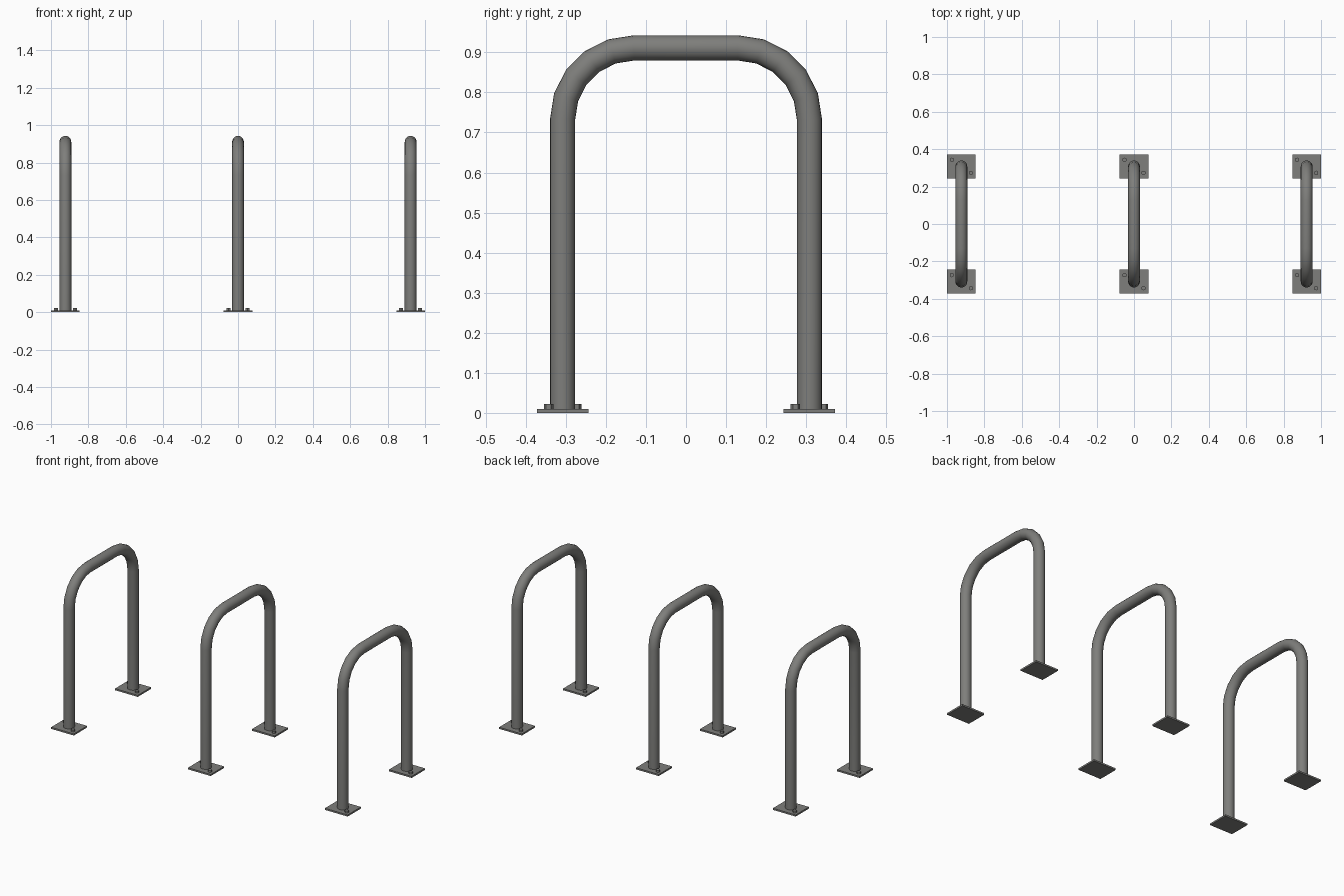
import bpy, bmesh, math
from mathutils import Vector, Matrix

cube = bpy.data.objects.get("Cube")
if cube:
    bpy.data.objects.remove(cube, do_unlink=True)

steel = bpy.data.materials.new("grey steel")
steel.use_nodes = True
COLOUR = (0.21, 0.21, 0.2, 1)
steel.diffuse_color = COLOUR
steel.node_tree.nodes["Principled BSDF"].inputs["Base Color"].default_value = COLOUR

SPACING = 0.923     # distance between hoops
LEG_Y = 0.308       # leg centre line
TOP_Z = 0.911       # top rail centre line
BEND = 0.178        # bend radius
PIPE = 0.0315       # pipe radius
PLATE = (0.153, 0.128, 0.01)
SIDES, STEPS = 20, 5


def finish(name, bm, location, smooth=False):
    bmesh.ops.recalc_face_normals(bm, faces=bm.faces)
    mesh = bpy.data.meshes.new(name)
    bm.to_mesh(mesh)
    bm.free()
    mesh.materials.append(steel)
    obj = bpy.data.objects.new(name, mesh)
    obj.location = location
    bpy.context.collection.objects.link(obj)
    if smooth:
        bpy.ops.object.select_all(action='DESELECT')
        obj.select_set(True)
        bpy.context.view_layer.objects.active = obj
        bpy.ops.object.shade_smooth_by_angle(angle=math.radians(40))
    return obj


def hoop(name, x):
    # Path stations: centre point and the angle of its outward normal
    stations = [(LEG_Y, PLATE[2] / 2, 0)]
    for side in (0, 1):
        for i in range(STEPS + 1):
            a = math.pi / 2 * (side + i / STEPS)
            centre_y = (LEG_Y - BEND) * (1 - 2 * side)
            stations.append((centre_y + BEND * math.cos(a),
                             TOP_Z - BEND + BEND * math.sin(a), a))
    stations.append((-LEG_Y, PLATE[2] / 2, math.pi))

    bm = bmesh.new()
    rings = []
    for y, z, a in stations:
        normal = Vector((0, math.cos(a), math.sin(a)))
        ring = []
        for k in range(SIDES):
            t = math.tau * k / SIDES
            offset = Vector((1, 0, 0)) * math.cos(t) + normal * math.sin(t)
            ring.append(bm.verts.new(Vector((0, y, z)) + offset * PIPE))
        rings.append(ring)
    for r, s in zip(rings, rings[1:]):
        for k in range(SIDES):
            n = (k + 1) % SIDES
            bm.faces.new((r[k], r[n], s[n], s[k]))
    bm.faces.new(rings[0])
    bm.faces.new(rings[-1])
    finish(name, bm, (x, 0, 0), smooth=True)


def base_plate(name, x, y):
    bm = bmesh.new()
    bmesh.ops.create_cube(bm, size=1, matrix=Matrix.Diagonal((*PLATE, 1)))
    finish(name, bm, (x, y, PLATE[2] / 2))


def bolt(name, x, y):
    bm = bmesh.new()
    bmesh.ops.create_cone(bm, cap_ends=True, segments=6,
                          radius1=0.012, radius2=0.012, depth=0.014)
    finish(name, bm, (x, y, 0.015))


# Three hoops, each with two plates held by diagonal bolt pairs
for i, label in enumerate(("right", "middle", "left")):
    x = (i - 1) * SPACING
    hoop(f"{label}_hoop", x)
    for end, y in (("front", -LEG_Y), ("back", LEG_Y)):
        base_plate(f"{label}_{end}_plate", x, y)
        for n, s in enumerate((-1, 1)):
            bolt(f"{label}_{end}_bolt_{n + 1}", x + s * 0.051, y - s * 0.035)
